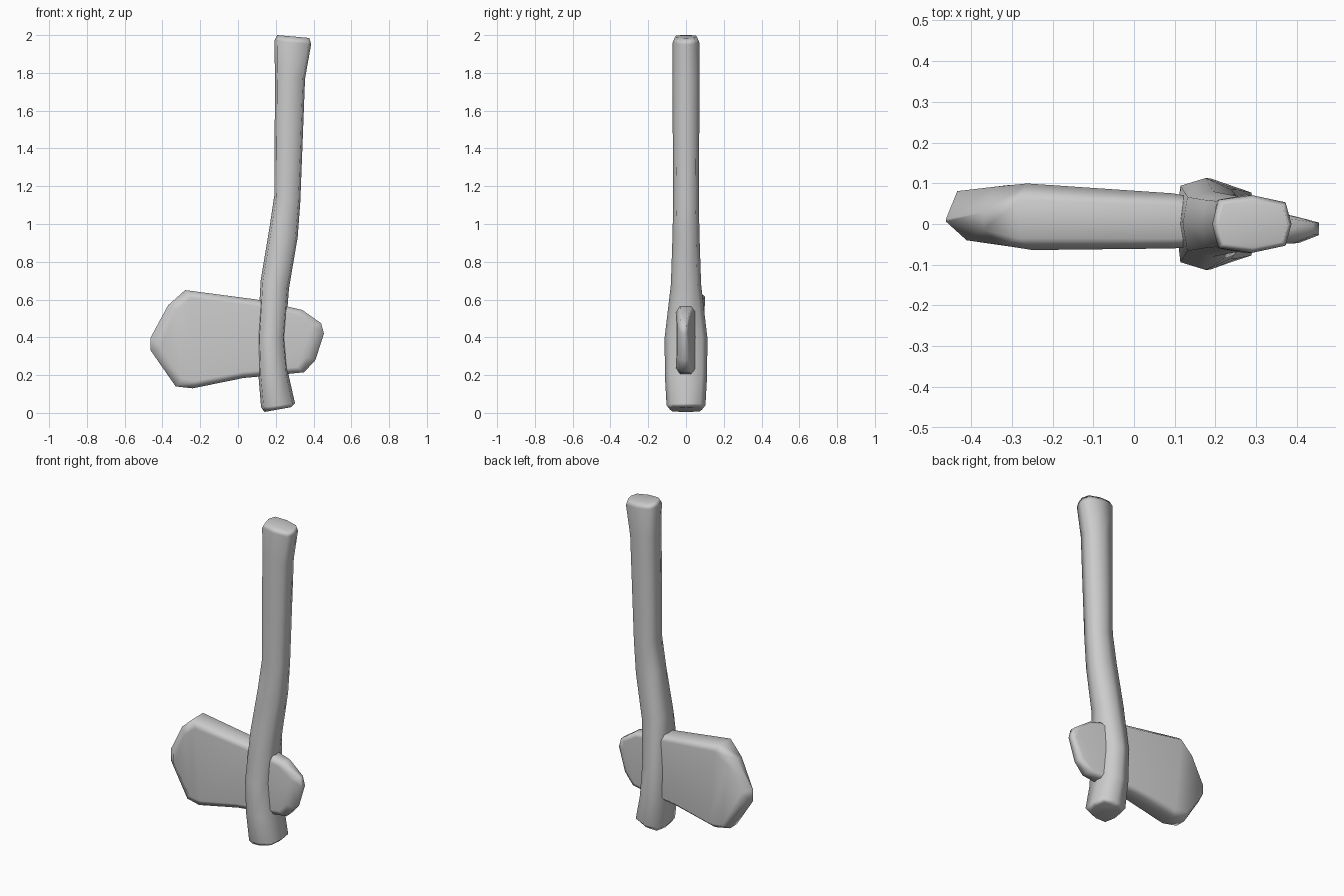
import bpy

if "Cube" in bpy.data.objects:
    bpy.data.objects.remove(bpy.data.objects["Cube"])

grey = bpy.data.materials.new("plain grey")
grey.diffuse_color = (0.6, 0.6, 0.6, 1)
grey.use_nodes = True
grey.node_tree.nodes["Principled BSDF"].inputs["Base Color"].default_value = grey.diffuse_color


def loft(name, rings, caps):
    """Skin closed rings of equal length; caps lists faces as ring indices."""
    n = len(rings[0])
    verts = [p for r in rings for p in r]
    faces = [(k * n + i, k * n + (i + 1) % n, (k + 1) * n + (i + 1) % n, (k + 1) * n + i)
             for k in range(len(rings) - 1) for i in range(n)]
    last = (len(rings) - 1) * n
    for f in caps:
        faces.append(tuple(reversed(f)))
        faces.append(tuple(last + i for i in f))
    me = bpy.data.meshes.new(name)
    me.from_pydata(verts, [], faces)
    me.materials.append(grey)
    ob = bpy.data.objects.new(name, me)
    bpy.context.collection.objects.link(ob)
    bpy.context.view_layer.objects.active = ob
    ob.select_set(True)
    bpy.ops.object.mode_set(mode='EDIT')
    bpy.ops.mesh.select_all(action='SELECT')
    bpy.ops.mesh.normals_make_consistent(inside=False)
    bpy.ops.object.mode_set(mode='OBJECT')
    bpy.ops.object.shade_smooth()
    ob.modifiers.new("even shading", 'WEIGHTED_NORMAL')
    ob.select_set(False)
    return ob


# Handle: eight-sided section swept along a bent, flared path
section = [(-1, 0), (-.85, -.83), (0, -1), (.85, -.75),
           (1, 0), (.85, .75), (0, 1), (-.85, .83)]
# left x, left z, right x, right z, half depth
stations = [(.14, .005, .28, .03, .085), (.122, .03, .302, .05, .103),
            (.108, .2, .268, .2, .112), (.103, .4, .25, .4, .113),
            (.12, .7, .27, .66, .08), (.165, .97, .316, .93, .071),
            (.192, 1.15, .33, 1.12, .068), (.196, 1.78, .355, 1.77, .072),
            (.192, 1.97, .387, 1.95, .071), (.208, 2.0, .378, 1.985, .058)]
rings = []
for xl, zl, xr, zr, d in stations:
    rings.append([(xl + (xr - xl) * (u + 1) / 2, v * d, zl + (zr - zl) * (u + 1) / 2)
                  for u, v in section])
loft("handle", rings, [tuple(range(8))])

# Axe head: upper and lower outlines, running from cutting edge to poll
upper = [(-.462, .40), (-.37, .57), (-.28, .65), (.10, .60), (.34, .545), (.44, .475), (.455, .42)]
lower = [(-.462, .33), (-.33, .14), (-.24, .13), (.03, .185), (.25, .205), (.35, .215), (.41, .28)]
outline = upper + lower[::-1]


def mix(x, pts):
    """Piecewise-linear value at x."""
    for (a, va), (b, vb) in zip(pts, pts[1:]):
        if x <= b:
            return va + (vb - va) * max(0, (x - a) / (b - a))
    return pts[-1][1]


front = [(-.40, -.04), (-.25, -.064), (.1, -.06), (.45, -.045)]
back = [(-.44, .08), (-.27, .10), (.1, .075), (.35, .03), (.45, .005)]
edge = [(-.46, .05), (-.28, .6), (.46, .6)]


def head_ring(profile, sx, sz, thin):
    ring = []
    for x, z in outline:
        px, pz = x * sx, .39 + (z - .39) * sz
        y = mix(px, profile)
        ring.append((px, y * mix(x, edge) + .008 * (x < -.4) if thin else y, pz))
    return ring


n = len(outline)
strip = [(i, i + 1, n - 2 - i, n - 1 - i) for i in range(len(upper) - 1)]
loft("axe_head", [head_ring(front, .89, .84, False), head_ring(front, 1, 1, True),
                  head_ring(back, 1, 1, True), head_ring(back, .94, .87, False)], strip)
